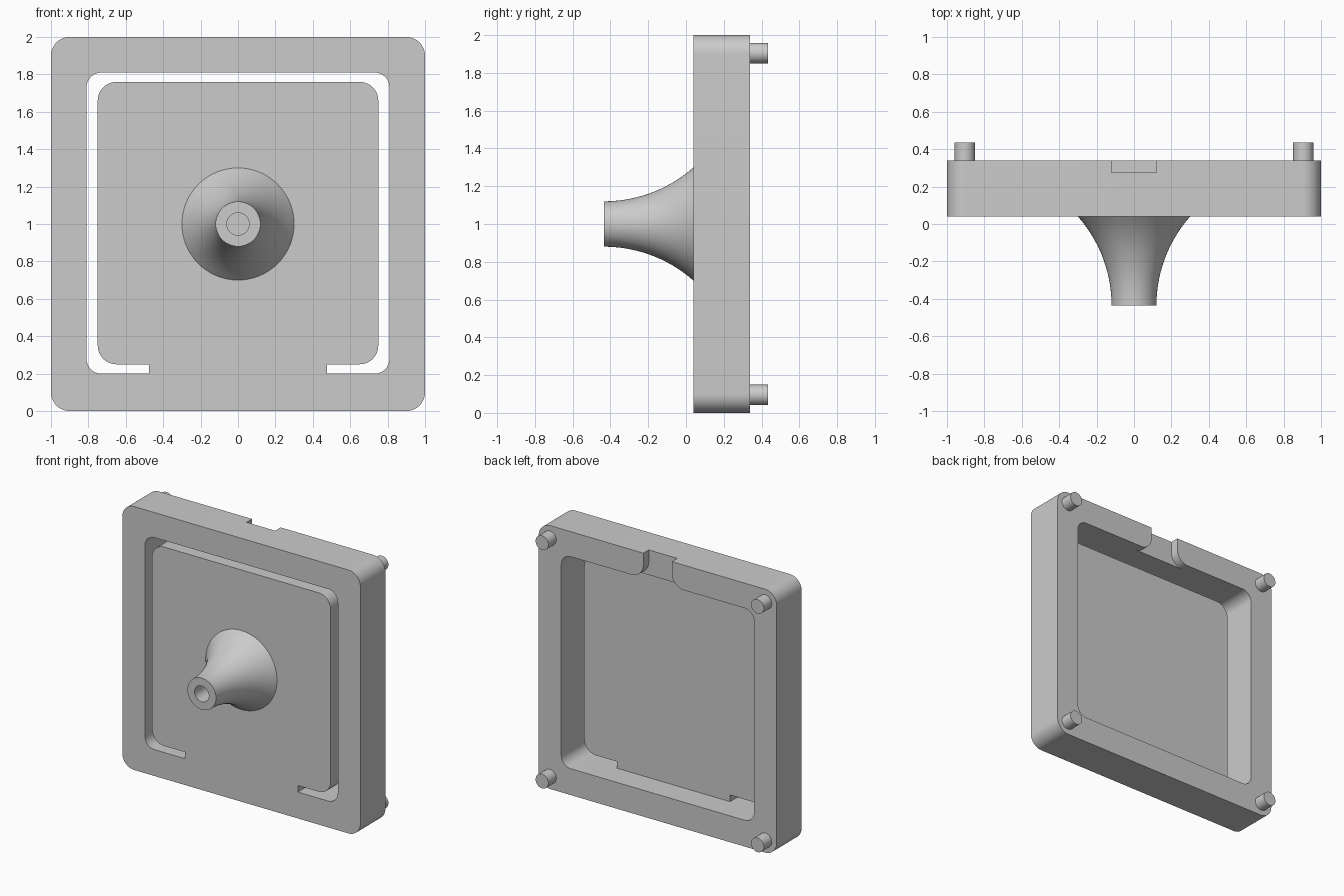
import bpy, bmesh
from math import sin, cos, pi, sqrt, radians

cube = bpy.data.objects.get("Cube")
if cube:
    bpy.data.objects.remove(cube, do_unlink=True)

grey = bpy.data.materials.new("plain_grey")
grey.use_nodes = True
COLOUR = (0.6, 0.6, 0.6, 1)
grey.diffuse_color = COLOUR
grey.node_tree.nodes["Principled BSDF"].inputs["Base Color"].default_value = COLOUR

FRONT, BACK = 0.04, 0.34


def arc(cx, cz, r, start, end, steps=12):
    angles = [radians(start + (end - start) * i / steps) for i in range(steps + 1)]
    return [(cx + r * cos(a), cz + r * sin(a)) for a in angles]


def rounded_rect(half, low, high, r):
    """Counter-clockwise outline that starts at the lower right corner."""
    return (arc(half - r, low + r, r, -90, 0) + arc(half - r, high - r, r, 0, 90)
            + arc(r - half, high - r, r, 90, 180) + arc(r - half, low + r, r, 180, 270))


def finish(name, bm):
    bmesh.ops.recalc_face_normals(bm, faces=bm.faces)
    mesh = bpy.data.meshes.new(name)
    bm.to_mesh(mesh)
    bm.free()
    mesh.materials.append(grey)
    obj = bpy.data.objects.new(name, mesh)
    bpy.context.collection.objects.link(obj)
    return obj


def prism(name, outline, y0, y1):
    """Extrude an x-z outline along y."""
    bm = bmesh.new()
    face = bm.faces.new([bm.verts.new((x, y0, z)) for x, z in outline])
    new = bmesh.ops.extrude_face_region(bm, geom=[face])["geom"]
    verts = [v for v in new if isinstance(v, bmesh.types.BMVert)]
    bmesh.ops.translate(bm, verts=verts, vec=(0, y1 - y0, 0))
    return finish(name, bm)


def activate(obj):
    bpy.ops.object.select_all(action='DESELECT')
    obj.select_set(True)
    bpy.context.view_layer.objects.active = obj


def cut(obj, cutter):
    cutter.hide_render = True
    mod = obj.modifiers.new("cut", 'BOOLEAN')
    mod.operation, mod.solver, mod.object = 'DIFFERENCE', 'EXACT', cutter
    activate(obj)
    bpy.ops.object.modifier_apply(modifier=mod.name)
    bpy.data.objects.remove(cutter, do_unlink=True)


# Square frame with a rounded opening
frame = prism("frame", rounded_rect(1, 0, 2, 0.1), FRONT, BACK)
cut(frame, prism("opening_cutter", rounded_rect(0.81, 0.2, 1.81, 0.08), -0.2, 0.6))

# Cable notch at the top of the back, flared into the opening
side = [(0.12, 2.1)] + arc(0.22, 1.91, 0.1, 180, 270) + [(0.22, 1.75)]
notch = side + [(-x, z) for x, z in reversed(side)]
cut(frame, prism("notch_cutter", notch, 0.275, 0.6))

# Flexing front plate, joined to the frame by a tab along its bottom edge
tab = [(-0.475, 0.25), (-0.475, 0.2), (0.475, 0.2), (0.475, 0.25)]
plate = prism("front_plate", rounded_rect(0.75, 0.25, 1.76, 0.1) + tab, FRONT, FRONT + 0.11)

# Flared spout with a blind hole in its tip
TIP, R = -0.435, 0.717
profile = [(0, TIP + 0.2), (0.06, TIP + 0.2), (0.06, TIP), (0.12, TIP)]
for i in range(1, 17):
    d = (FRONT - TIP) * i / 16
    profile.append((0.12 + R - sqrt(R * R - d * d), TIP + d))
bm = bmesh.new()
verts = [bm.verts.new((r, y, 1)) for r, y in profile]
edges = [bm.edges.new(pair) for pair in zip(verts, verts[1:])]
bmesh.ops.spin(bm, geom=verts + edges, cent=(0, 0, 1), axis=(0, 1, 0),
               angle=2 * pi, steps=64)
bmesh.ops.remove_doubles(bm, verts=bm.verts, dist=0.0005)
spout = finish("spout", bm)

# Locating pegs on the four back corners
pegs = []
for sx, side_name in ((-1, "right"), (1, "left")):
    for z, level in ((0.095, "lower"), (1.905, "upper")):
        circle = arc(sx * 0.905, z, 0.054, 0, 360, 32)[:-1]
        pegs.append(prism(f"{level}_{side_name}_peg", circle, BACK, 0.435))

for obj in [frame, plate, spout] + pegs:
    activate(obj)
    bpy.ops.object.shade_smooth_by_angle(angle=radians(30))
